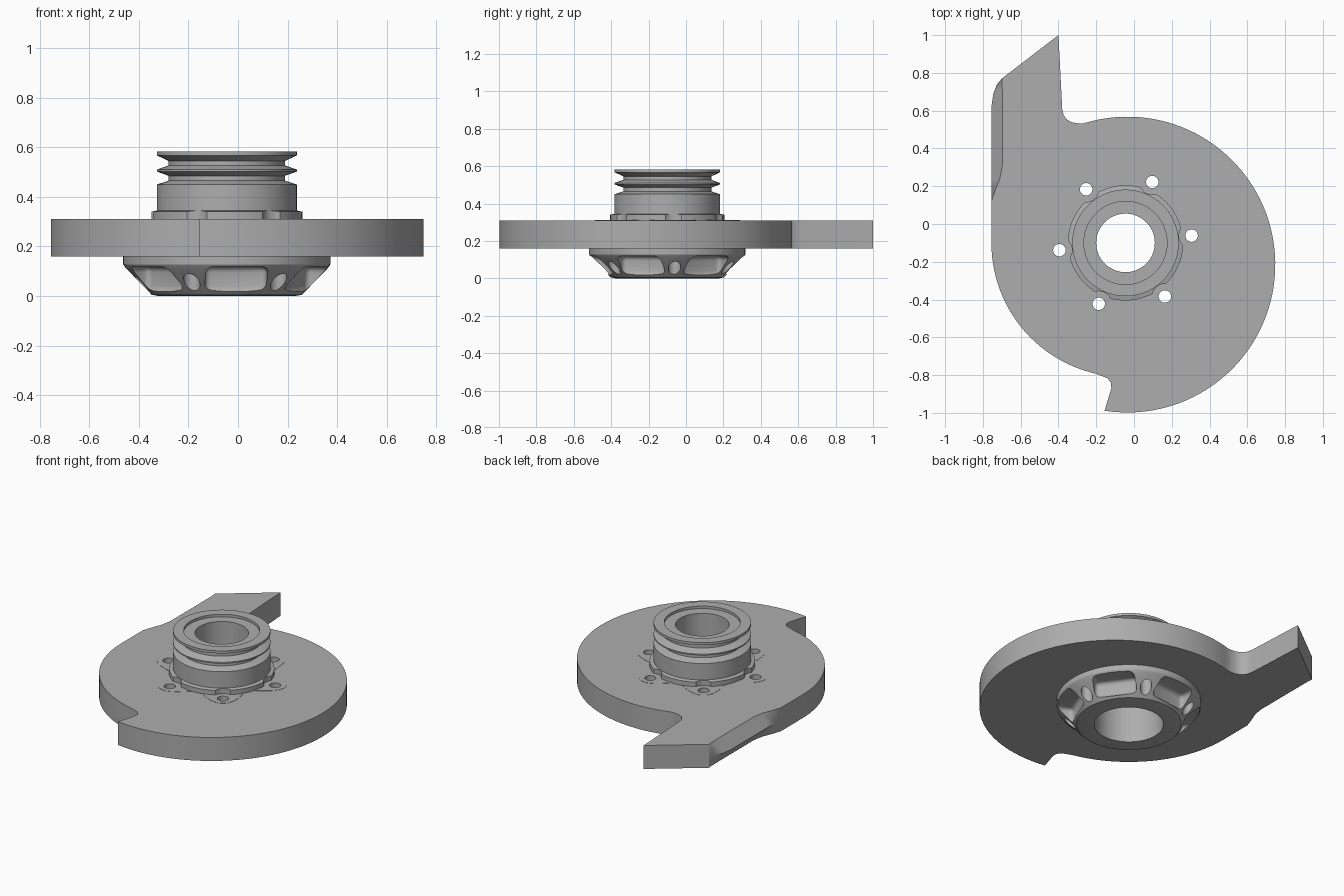
import bpy, bmesh, math
from mathutils import Matrix, Vector

cube = bpy.data.objects.get("Cube")
if cube:
    bpy.data.objects.remove(cube, do_unlink=True)

steel = bpy.data.materials.new("grey_steel")
steel.use_nodes = True
GREY = (0.42, 0.42, 0.42, 1)
steel.diffuse_color = GREY
bsdf = next(n for n in steel.node_tree.nodes if n.type == 'BSDF_PRINCIPLED')
bsdf.inputs["Base Color"].default_value = GREY

HUB = Vector((-0.045, -0.10, 0))
BOLT_R, BOLT_START = 0.352, math.radians(6.3)
STEP = math.radians(60)


def make_object(name, bm):
    bmesh.ops.recalc_face_normals(bm, faces=bm.faces)
    mesh = bpy.data.meshes.new(name)
    bm.to_mesh(mesh)
    bm.free()
    obj = bpy.data.objects.new(name, mesh)
    bpy.context.collection.objects.link(obj)
    mesh.materials.append(steel)
    return obj


def loft(name, sections):
    """Skin a stack of (outline, z) sections and cap both ends."""
    bm = bmesh.new()
    rings = [[bm.verts.new((x, y, z)) for x, y in pts] for pts, z in sections]
    n = len(rings[0])
    for low, high in zip(rings, rings[1:]):
        for i in range(n):
            j = (i + 1) % n
            bm.faces.new((low[i], low[j], high[j], high[i]))
    bm.faces.new(rings[0])
    bm.faces.new(rings[-1])
    return make_object(name, bm)


def lathe(name, profile, sides=96):
    """Turn a closed (radius, z) profile about the hub axis."""
    bm = bmesh.new()
    rings = []
    for k in range(sides):
        a = math.tau * k / sides
        rings.append([bm.verts.new(HUB + Vector((r * math.cos(a), r * math.sin(a), z)))
                      for r, z in profile])
    n = len(profile)
    for k in range(sides):
        a, b = rings[k], rings[(k + 1) % sides]
        for i in range(n):
            j = (i + 1) % n
            bm.faces.new((a[i], b[i], b[j], a[j]))
    return make_object(name, bm)


def cylinders(name, radius, z0, z1, centre_r=BOLT_R, count=6):
    """Ring of cylinders on the bolt circle."""
    bm = bmesh.new()
    for k in range(count):
        a = BOLT_START + k * STEP
        at = HUB + Vector((centre_r * math.cos(a), centre_r * math.sin(a), (z0 + z1) / 2))
        bmesh.ops.create_cone(bm, cap_ends=True, segments=32, radius1=radius, radius2=radius,
                              depth=z1 - z0, matrix=Matrix.Translation(at))
    return make_object(name, bm)


def activate(obj):
    bpy.ops.object.select_all(action='DESELECT')
    obj.select_set(True)
    bpy.context.view_layer.objects.active = obj


def cut(obj, cutter):
    activate(obj)
    mod = obj.modifiers.new("cut", 'BOOLEAN')
    mod.operation, mod.solver, mod.object = 'DIFFERENCE', 'EXACT', cutter
    bpy.ops.object.modifier_apply(modifier=mod.name)
    bpy.data.objects.remove(cutter, do_unlink=True)


def arc(cx, cy, r, start, end, steps):
    angles = [math.radians(start + (end - start) * i / steps) for i in range(steps + 1)]
    return [(cx + r * math.cos(a), cy + r * math.sin(a)) for a in angles]


# Cutter plate: cam-shaped outline with a short notch and a long pointed arm
rim = arc(-0.035, -0.215, 0.783, 107.4, -98.9, 64)
notch = [(-0.12, -0.87), (-0.122, -0.84), (-0.14, -0.817), (-0.165, -0.807)]
back = arc(HUB.x, HUB.y, 0.71, 257.5, 180, 26)
arm_wide = [(-0.755, 0.12), (-0.755, 0.18), (-0.755, 0.24), (-0.755, 0.31),
            (-0.755, 0.62), (-0.745, 0.69), (-0.725, 0.74), (-0.70, 0.77)]
arm_slim = [(-0.755, 0.12), (-0.735, 0.18), (-0.71, 0.24), (-0.697, 0.31),
            (-0.697, 0.62), (-0.697, 0.69), (-0.698, 0.74), (-0.70, 0.77)]
tip = [(-0.40, 1.0), (-0.38, 0.61), (-0.372, 0.575), (-0.352, 0.55), (-0.325, 0.537), (-0.295, 0.533)]
slim = rim + notch + back + arm_slim + tip
wide = rim + notch + back + arm_wide + tip
plate = loft("cutter_plate", [(slim, 0.16), (wide, 0.235), (slim, 0.31)])
cut(plate, cylinders("bolt_cutter", 0.033, -0.1, 0.5))
cut(plate, cylinders("bore_cutter", 0.28, 0.1, 0.4, centre_r=0, count=1))

# Hub: tapered lower flange, collar, twin-groove pulley and stepped bore
hub = lathe("pulley_hub", [
    (0.20, 0), (0.276, 0), (0.303, 0.005), (0.408, 0.113), (0.418, 0.128), (0.418, 0.17),
    (0.305, 0.17), (0.305, 0.34), (0.282, 0.345), (0.282, 0.45), (0.235, 0.465),
    (0.235, 0.485), (0.282, 0.502), (0.282, 0.51), (0.235, 0.527), (0.235, 0.545),
    (0.282, 0.567), (0.282, 0.583), (0.22, 0.583), (0.22, 0.567), (0.155, 0.567),
    (0.155, 0.32), (0.20, 0.32)])

# Rounded pockets between the bolts on the lower flange
bm = bmesh.new()
for k in range(6):
    turn = Matrix.Rotation(BOLT_START + (k + 0.5) * STEP, 4, 'Z')
    place = Matrix.Translation(HUB) @ turn @ Matrix.Translation((0.42, 0, 0.067))
    bmesh.ops.create_cube(bm, size=1, matrix=place @ Matrix.Diagonal((0.24, 0.25, 0.104, 1)))
bmesh.ops.bevel(bm, geom=bm.edges[:], offset=0.025, segments=4, profile=0.5, affect='EDGES')
cut(hub, make_object("pocket_cutter", bm))
cut(hub, cylinders("bolt_cutter", 0.033, -0.1, 0.4))
# Scallops that clear the bolt heads around the collar
cut(hub, cylinders("scallop_cutter", 0.067, 0.2, 0.4))

# Six-lobed bolting pad, nearly flush with the plate
lobes = []
for i in range(144):
    a = math.tau * i / 144
    r = 0.355 + 0.062 * math.cos(6 * (a - BOLT_START))
    lobes.append((HUB.x + r * math.cos(a), HUB.y + r * math.sin(a)))
pad = loft("lobed_pad", [(lobes, 0.30), (lobes, 0.3115)])
cut(pad, cylinders("bolt_cutter", 0.033, 0.2, 0.4))
cut(pad, cylinders("bore_cutter", 0.26, 0.2, 0.4, centre_r=0, count=1))

for part in (plate, hub, pad):
    activate(part)
    bpy.ops.object.shade_smooth_by_angle(angle=math.radians(28))
